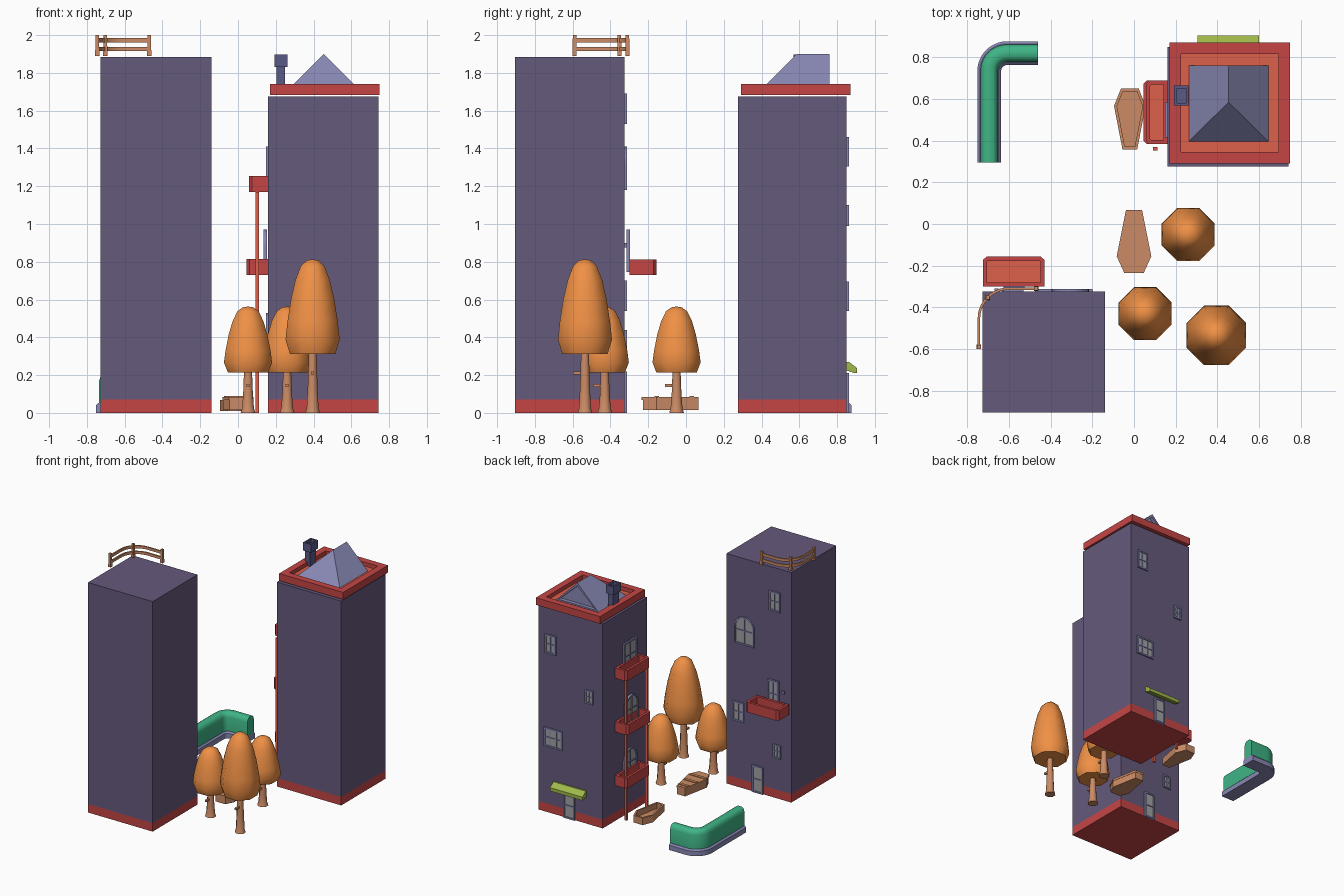
import bpy, bmesh, math
from mathutils import Matrix, Vector

if "Cube" in bpy.data.objects:
    bpy.data.objects.remove(bpy.data.objects["Cube"])


def mat(name, r, g, b):
    m = bpy.data.materials.new(name)
    m.diffuse_color = (r, g, b, 1)
    m.use_nodes = True
    m.node_tree.nodes["Principled BSDF"].inputs["Base Color"].default_value = m.diffuse_color
    return m


WALL = mat("wall_purple", .13, .10, .20)
RED = mat("trim_red", .56, .06, .06)
CORAL = mat("floor_coral", .73, .115, .07)
LILAC = mat("roof_lilac", .25, .25, .46)
SLATE = mat("chimney_slate", .10, .10, .24)
WOOD = mat("wood", .60, .26, .13)
LEAF = mat("leaf_orange", .87, .28, .06)
HEDGE = mat("hedge_green", .05, .46, .24)
LIME = mat("awning_lime", .35, .48, .07)
GLASS = mat("glass_grey", .36, .36, .38)


def finish(name, bm, *mats, smooth=None):
    bmesh.ops.recalc_face_normals(bm, faces=bm.faces)
    me = bpy.data.meshes.new(name)
    bm.to_mesh(me)
    bm.free()
    ob = bpy.data.objects.new(name, me)
    bpy.context.collection.objects.link(ob)
    for m in mats:
        me.materials.append(m)
    if smooth:
        bpy.ops.object.select_all(action='DESELECT')
        ob.select_set(True)
        bpy.context.view_layer.objects.active = ob
        bpy.ops.object.shade_smooth_by_angle(angle=math.radians(smooth))
    return ob


def add_box(bm, lo, hi):
    c = [(a + b) / 2 for a, b in zip(lo, hi)]
    s = [b - a for a, b in zip(lo, hi)]
    bmesh.ops.create_cube(bm, size=1, matrix=Matrix.Translation(c) @ Matrix.Diagonal((*s, 1)))


def box(name, lo, hi, m):
    bm = bmesh.new()
    add_box(bm, lo, hi)
    return finish(name, bm, m)


def prism(bm, outline, z0, z1):
    base = bm.faces.new([bm.verts.new((x, y, z0)) for x, y in outline])
    r = bmesh.ops.extrude_face_region(bm, geom=[base], use_keep_orig=True)
    bmesh.ops.translate(bm, vec=(0, 0, z1 - z0), verts=[v for v in r['geom'] if isinstance(v, bmesh.types.BMVert)])
    top = [f for f in r['geom'] if isinstance(f, bmesh.types.BMFace)][0]
    bmesh.ops.recalc_face_normals(bm, faces=bm.faces)
    return top


def tray_mesh(bm, outline, z0, z1, rim, floor):
    """Solid prism with its top hollowed down to 'floor'; the floor uses material 1."""
    top = prism(bm, outline, z0, z1)
    bmesh.ops.inset_region(bm, faces=[top], thickness=rim, use_even_offset=True)
    low = bmesh.ops.extrude_discrete_faces(bm, faces=[top])['faces'][0]
    bmesh.ops.translate(bm, vec=(0, 0, floor - z1), verts=low.verts[:])
    low.material_index = 1


def tray(name, outline, z0, z1, rim, floor, m, m2):
    bm = bmesh.new()
    tray_mesh(bm, outline, z0, z1, rim, floor)
    return finish(name, bm, m, m2)


def rect(x0, y0, x1, y1):
    return [(x0, y0), (x1, y0), (x1, y1), (x0, y1)]


BACK = Matrix(((-1, 0, 0), (0, 0, 1), (0, 1, 0)))
LEFT = Matrix(((0, 0, -1), (-1, 0, 0), (0, 1, 0)))


def window(name, side, wall, along, z0, w, h, cols=2, rows=2, arch=False):
    bm = bmesh.new()
    r = w / 2
    if arch:
        out = [(-r, 0), (r, 0)] + [(r * math.cos(a * math.pi / 10), h - r + r * math.sin(a * math.pi / 10))
                                   for a in range(11)]
    else:
        out = rect(-r, 0, r, h)
    t = .012
    tray_mesh(bm, out, -.005, .012, t, .004)
    for i in range(1, cols):
        x = -r + w * i / cols
        add_box(bm, (x - .004, t, .003), (x + .004, h - t, .010))
    for j in range(1, rows):
        y = h * j / rows
        add_box(bm, (-r + t, y - .004, .003), (r - t, y + .004, .010))
    ob = finish(name, bm, LILAC, GLASS)
    pos = (along, wall, z0) if side is BACK else (wall, along, z0)
    ob.matrix_world = Matrix.Translation(pos) @ side.to_4x4()


def corner_path(start, c, r, end, n=10):
    arc = [(c[0] + r * math.cos(a), c[1] + r * math.sin(a))
           for a in (math.pi - i * math.pi / 2 / n for i in range(n + 1))]
    return [Vector(p) for p in [start, *arc, end]]


def sweep(name, path, profile, m, smooth=35):
    bm = bmesh.new()
    rings = []
    for i, p in enumerate(path):
        d = (path[min(i + 1, len(path) - 1)] - path[max(i - 1, 0)]).normalized()
        if i == 1 or i == len(path) - 2:   # arc ends stay square to the straights
            d = (path[1] - path[0] if i == 1 else path[-1] - path[-2]).normalized()
        rings.append([bm.verts.new((p.x - d.y * o, p.y + d.x * o, z)) for o, z in profile])
    k = len(profile)
    for a, b in zip(rings, rings[1:]):
        for j in range(k):
            bm.faces.new((a[j], a[(j + 1) % k], b[(j + 1) % k], b[j]))
    bm.faces.new(rings[0])
    bm.faces.new(rings[-1])
    return finish(name, bm, m, smooth=smooth)


# Tower shells with red plinths
for n, x0, x1, y0, y1, h in (("left", -.727, -.14, -.905, -.325, 1.885), ("right", .16, .743, .275, .85, 1.675)):
    box(n + "_tower_plinth", (x0, y0, 0), (x1, y1, .07), RED)
    box(n + "_tower_wall", (x0, y0, .07), (x1, y1, h), WALL)

# Left tower windows and doors (back face)
for i, (x, z, w, h, c, r, a) in enumerate((
        (-.58, 1.53, .10, .16, 2, 2, False), (-.305, 1.18, .18, .23, 2, 2, True),
        (-.25, .54, .10, .16, 2, 2, False), (-.60, .33, .07, .11, 2, 2, False),
        (-.425, 0, .10, .22, 1, 2, False))):
    window(f"left_tower_window_{i}", BACK, -.325, x, z, w, h, c, r, a)
window("left_balcony_door", BACK, -.309, -.576, .745, .10, .225)
box("wall_lamp", (-.67, -.326, .875), (-.65, -.31, .90), LILAC)
tray("left_tower_balcony", [(-.725, -.30), (-.43, -.30), (-.43, -.172), (-.447, -.157), (-.708, -.157), (-.725, -.172)],
     .73, .812, .02, .745, RED, CORAL)

# Right tower windows, door and awning (back face)
for i, (x, z, w, h, c, r) in enumerate(((.63, 1.305, .10, .155, 2, 2), (.28, .99, .07, .11, 2, 2),
                                        (.605, .54, .165, .155, 3, 2), (.46, 0, .10, .21, 1, 2))):
    window(f"right_tower_window_{i}", BACK, .85, x, z, w, h, c, r)
bm = bmesh.new()
prism(bm, [(.85, .225), (.85, .27), (.862, .27), (.905, .238), (.905, .21), (.895, .21)], .305, .60)
aw = finish("door_awning", bm, LIME)
aw.matrix_world = Matrix(((0, 0, 1), (1, 0, 0), (0, 1, 0))).to_4x4()

# Right tower balconies, their doors and poles (left face)
prev = 0
for i, (z, dx) in enumerate(((.29, 0), (.73, -.012), (1.17, 0))):
    x0, x1 = .057 + dx, .162
    tray(f"right_tower_balcony_{i}", [(x0, .40), (x0 + .017, .383), (x1, .383), (x1, .69), (x0 + .017, .69), (x0, .673)],
         z, z + .085, .02, z + .015, RED, CORAL)
    window(f"right_balcony_door_{i}", LEFT, .16 + dx, .50, z + .015, .17, .225, 2, 2, i < 2)
    box(f"balcony_back_pole_{i}", (.092, .62, prev), (.11, .638, z), CORAL)
    prev = z + .015
box("balcony_front_pole", (.092, .352, 0), (.112, .37, 1.17), CORAL)

# Right tower roof: rimmed deck, hip-and-gable roof, chimney
tray("roof_deck", rect(.17, .29, .75, .872), 1.683, 1.742, .055, 1.71, RED, CORAL)
bm = bmesh.new()
v = [bm.verts.new(p) for p in ((.263, .397, 1.71), (.645, .397, 1.71), (.645, .76, 1.71), (.263, .76, 1.71),
                               (.454, .585, 1.90), (.454, .76, 1.90))]
for q in ((3, 2, 1, 0), (0, 1, 4), (1, 2, 5, 4), (3, 0, 4, 5)):
    bm.faces.new([v[k] for k in q])
gable = bm.faces.new((v[2], v[3], v[5]))
bmesh.ops.recalc_face_normals(bm, faces=bm.faces)
bmesh.ops.inset_region(bm, faces=[gable], thickness=.025)
low = bmesh.ops.extrude_discrete_faces(bm, faces=[gable])['faces'][0]
bmesh.ops.translate(bm, vec=(0, -.03, 0), verts=low.verts[:])
finish("hip_roof", bm, LILAC)
box("chimney_shaft", (.203, .578, 1.705), (.25, .654, 1.83), SLATE)
tray("chimney_cap", rect(.193, .568, .262, .664), 1.83, 1.898, .013, 1.84, SLATE, SLATE)

# Curved fence over the left tower's roof corner
fence = corner_path((-.745, -.595), (-.60, -.455), .145, (-.465, -.31))
for i, z in enumerate((1.915, 1.962)):
    sweep(f"fence_rail_{i}", fence, rect(-.006, z, .006, z + .022), WOOD)
for i, (x, y) in enumerate(((-.745, -.59), (-.7025, -.3525), (-.47, -.31))):
    bm = bmesh.new()
    bmesh.ops.create_cone(bm, cap_ends=True, segments=4, radius1=.016, radius2=.013, depth=.11,
                          matrix=Matrix.Translation((x, y, 1.945)) @ Matrix.Rotation(math.pi / 4, 4, 'Z'))
    finish(f"fence_post_{i}", bm, WOOD)

# Hedge on a low curb
hp = corner_path((-.695, .295), (-.61, .735), .085, (-.46, .82))
sweep("hedge_curb", hp, [(-.057, 0), (.057, 0), (.057, .04), (.045, .052), (-.045, .052), (-.057, .04)], LILAC)
sweep("hedge", hp, [(-.042, .05), (.042, .05), (.042, .165), (.034, .188), (.018, .2),
                    (-.018, .2), (-.034, .188), (-.042, .165)], HEDGE, 50)


# Autumn trees: eight-sided lathed crown, flared trunk, one twig stub
def lathe(name, x, y, prof, m, n=8):
    bm = bmesh.new()
    rings = [[bm.verts.new((x + r * math.cos((k + .5) * math.tau / n), y + r * math.sin((k + .5) * math.tau / n), z))
              for k in range(n)] for r, z in prof]
    for a, b in zip(rings, rings[1:]):
        for k in range(n):
            bm.faces.new((a[k], a[(k + 1) % n], b[(k + 1) % n], b[k]))
    bm.faces.new(rings[0])
    bm.faces.new(rings[-1])
    finish(name, bm, m, smooth=60)


for i, (x, y, r, z0, z1, tw) in enumerate(((.26, -.05, .138, .215, .562, .145), (.053, -.43, .138, .215, .562, .145),
                                           (.395, -.535, .155, .313, .812, .21))):
    shape = ((.84, 0), (1, .15), (.93, .34), (.80, .58), (.64, .78), (.44, .93), (.22, .99), (.05, 1))
    lathe(f"tree_crown_{i}", x, y, [(r * a, z0 + (z1 - z0) * b) for a, b in shape], LEAF)
    lathe(f"tree_trunk_{i}", x, y, [(.042, 0), (.034, .025), (.028, z0 * .45), (.022, z0 + .03)], WOOD)
    box(f"tree_twig_{i}", (x - .008, y - .062, tw - .008), (x + .008, y, tw + .008), WOOD)


# Coffins: one open, one closed with a planked lid
def coffin(cx, y_head, y_wide, y_foot, k=1.0):
    pts = [(.045, y_head), (.08, y_wide), (.037, y_foot)]
    return [(cx + a * k, b) for a, b in pts] + [(cx - a * k, b) for a, b in reversed(pts)]


tray("open_coffin", coffin(-.02, .65, .567, .357, .95), .01, .068, .014, .022, WOOD, WOOD)
bm = bmesh.new()
prism(bm, coffin(0, -.228, -.155, .065), .015, .068)
prism(bm, coffin(0, -.235, -.155, .067, 1.04), .068, .085)
finish("closed_coffin", bm, WOOD)
for i, (y, w) in enumerate(((-.155, .074), (-.06, .058), (.03, .042))):
    box(f"coffin_lid_batten_{i}", (-w, y - .012, .08), (w, y + .012, .09), WOOD)
